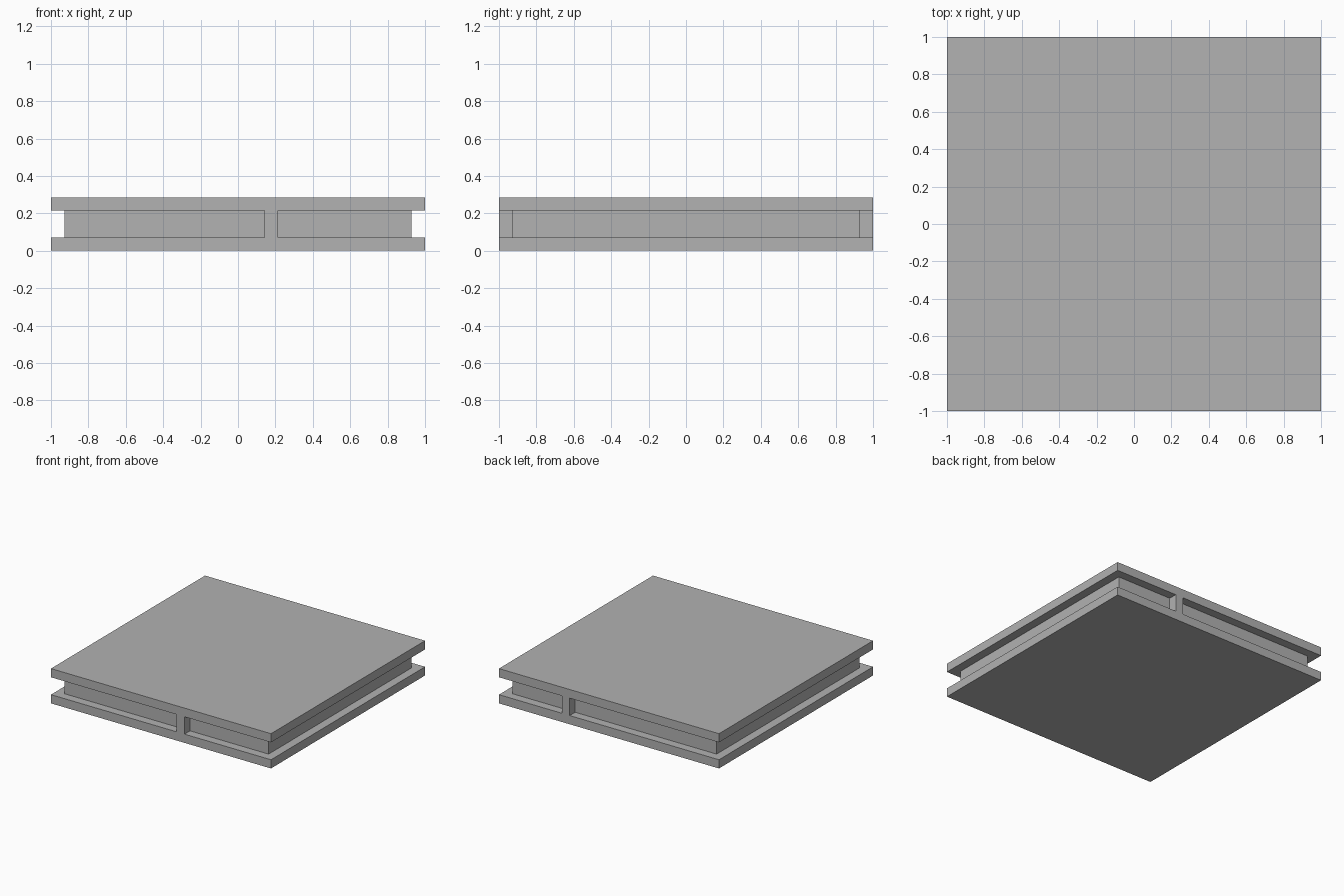
import bpy

default_cube = bpy.data.objects.get("Cube")
if default_cube:
    bpy.data.objects.remove(default_cube, do_unlink=True)

U = 1 / 14  # module: plate thickness, groove depth and rib width

grey = bpy.data.materials.new("plain grey")
grey.use_nodes = True
colour = (0.445, 0.445, 0.445, 1)
grey.diffuse_color = colour
grey.node_tree.nodes["Principled BSDF"].inputs["Base Color"].default_value = colour


def box(name, low, high):
    """Box between two corners given in modules."""
    size = [(b - a) * U for a, b in zip(low, high)]
    centre = [(a + b) / 2 * U for a, b in zip(low, high)]
    bpy.ops.mesh.primitive_cube_add(size=1, location=centre)
    ob = bpy.context.object
    ob.name = name
    ob.scale = size
    bpy.ops.object.transform_apply(location=True, rotation=False, scale=True)
    ob.data.materials.append(grey)
    return ob


# Two square plates around a narrower core
slab = box("grooved_slab", (-14, -14, 0), (14, 14, 1))
parts = [
    box("core", (-13, -13, 0.5), (13, 13, 3.5)),
    box("top_plate", (-14, -14, 3), (14, 14, 4)),
    # Ribs bridging the groove, flush with the plate edges
    box("front_rib", (2, -14, 0.5), (3, -12, 3.5)),
    box("back_rib", (5, 12, 0.5), (6, 14, 3.5)),
]

# Fuse the parts into one clean solid
bpy.ops.object.select_all(action="DESELECT")
bpy.context.view_layer.objects.active = slab
slab.select_set(True)
for part in parts:
    union = slab.modifiers.new("union", "BOOLEAN")
    union.operation = "UNION"
    union.solver = "EXACT"
    union.object = part
    bpy.ops.object.modifier_apply(modifier=union.name)
    bpy.data.objects.remove(part, do_unlink=True)

# Merge coplanar faces
flatten = slab.modifiers.new("flatten", "DECIMATE")
flatten.decimate_type = "DISSOLVE"
bpy.ops.object.modifier_apply(modifier=flatten.name)
bpy.ops.object.shade_flat()
